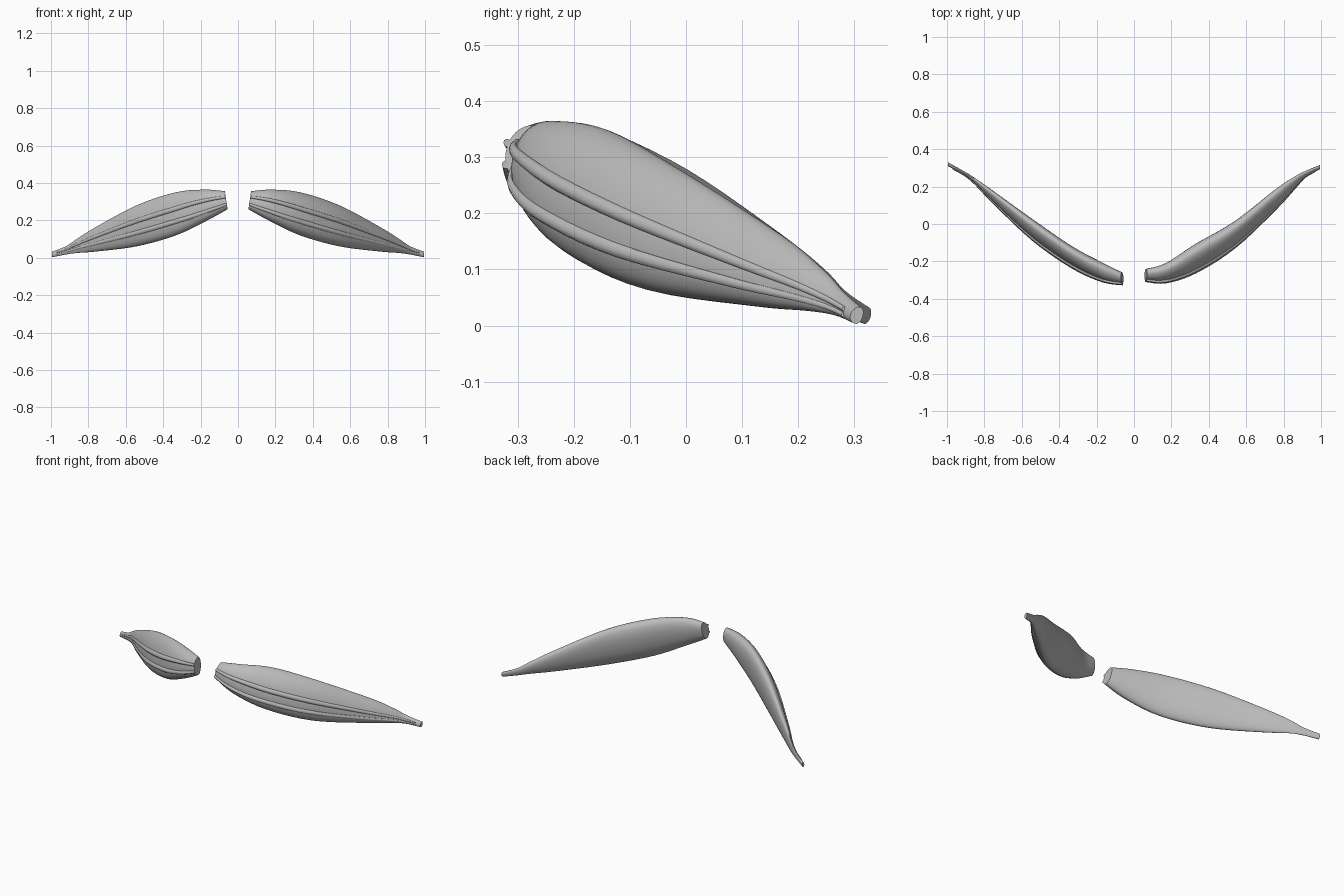
import bpy, math
from mathutils import Vector

if "Cube" in bpy.data.objects:
    bpy.data.objects.remove(bpy.data.objects["Cube"])

grey = bpy.data.materials.new("mid grey")
grey.diffuse_color = (0.5, 0.5, 0.5, 1)
grey.use_nodes = True
grey.node_tree.nodes["Principled BSDF"].inputs["Base Color"].default_value = grey.diffuse_color

# Stations from inner end to outer tip: |x|, bottom z, top z
STATIONS = [(0.06, 0.260, 0.356), (0.17, 0.198, 0.364), (0.33, 0.121, 0.350),
            (0.54, 0.062, 0.281), (0.757, 0.034, 0.166), (0.86, 0.026, 0.102),
            (0.92, 0.018, 0.062), (0.995, 0.003, 0.033)]
# Front and back y at each station
DEPTH = {
    1: [(-.306, -.240), (-.312, -.208), (-.259, -.106), (-.126, .016),
        (.076, .186), (.188, .254), (.252, .285), (.292, .316)],
    -1: [(-.324, -.258), (-.306, -.205), (-.232, -.120), (-.086, .024),
         (.117, .180), (.223, .252), (.268, .288), (.308, .330)],
}
# Cross-section: depth fraction (front to back), height fraction
SECTION = [(.45, 0), (.21, .08), (.08, .21), (.03, .36), (.05, .54), (.14, .72),
           (.31, .88), (.54, .98), (.75, 1), (.92, .92), (1, .74), (.98, .5),
           (.87, .25), (.68, .07)]
STEPS = 5


def spline(pts, steps, closed=False):
    """Smooth curve through points of any dimension."""
    n, out = len(pts), []
    get = (lambda i: pts[i % n]) if closed else (lambda i: pts[max(0, min(n - 1, i))])
    for i in range(n if closed else n - 1):
        a, b, c, d = (get(i + k) for k in (-1, 0, 1, 2))
        for s in range(steps):
            t = s / steps
            out.append(tuple(.5 * (2 * q + (r - p) * t + (2 * p - 5 * q + 4 * r - w) * t * t
                                   + (3 * q - p - 3 * r + w) * t ** 3)
                             for p, q, r, w in zip(a, b, c, d)))
    if not closed:
        out.append(pts[-1])
    return out


def loft(name, rings, flip):
    n = len(rings[0])
    verts = [p for ring in rings for p in ring]
    faces = [(i * n + j, i * n + (j + 1) % n, (i + 1) * n + (j + 1) % n, (i + 1) * n + j)
             for i in range(len(rings) - 1) for j in range(n)]
    faces += [tuple(reversed(range(n))), tuple(range(len(verts) - n, len(verts)))]
    if flip:
        faces = [f[::-1] for f in faces]
    mesh = bpy.data.meshes.new(name)
    mesh.from_pydata(verts, [], faces)
    mesh.materials.append(grey)
    ob = bpy.data.objects.new(name, mesh)
    bpy.context.collection.objects.link(ob)
    bpy.ops.object.select_all(action='DESELECT')
    ob.select_set(True)
    bpy.context.view_layer.objects.active = ob
    bpy.ops.object.shade_smooth_by_angle(angle=math.radians(40))


def place(st, u, v, side):
    """Point on one station; the inner end leans slightly outwards at the top."""
    x, z0, z1, y0, y1 = st
    lean = 0.018 * (v - .3) * max(0, 1 - x / .3)
    return Vector((side * (x + lean), y0 + u * (y1 - y0), z0 + v * (z1 - z0)))


outline = spline(SECTION, 3, True)
for side, label in ((1, "right"), (-1, "left")):
    stations = spline([s + d for s, d in zip(STATIONS, DEPTH[side])], STEPS)

    # Leaf-shaped body
    rings = [[place(st, u, v, side) for u, v in outline] for st in stations]
    loft(label + "_body", rings, side > 0)

    # Raised cords running along the front; the upper one rises at the inner end
    for name, u, v, rise in (("upper_cord", .08, .62, .08), ("lower_cord", .04, .33, -.06)):
        rings = []
        for st in stations[:-2]:
            c = place(st, u, v + rise * max(0, 1 - st[0] / .35), side)
            r = .003 + .045 * (st[2] - st[1])
            rings.append([c + Vector((0, .9 * r * math.cos(a), r * math.sin(a)))
                          for a in (k * math.tau / 10 for k in range(10))])
        loft(label + "_" + name, rings, side < 0)
